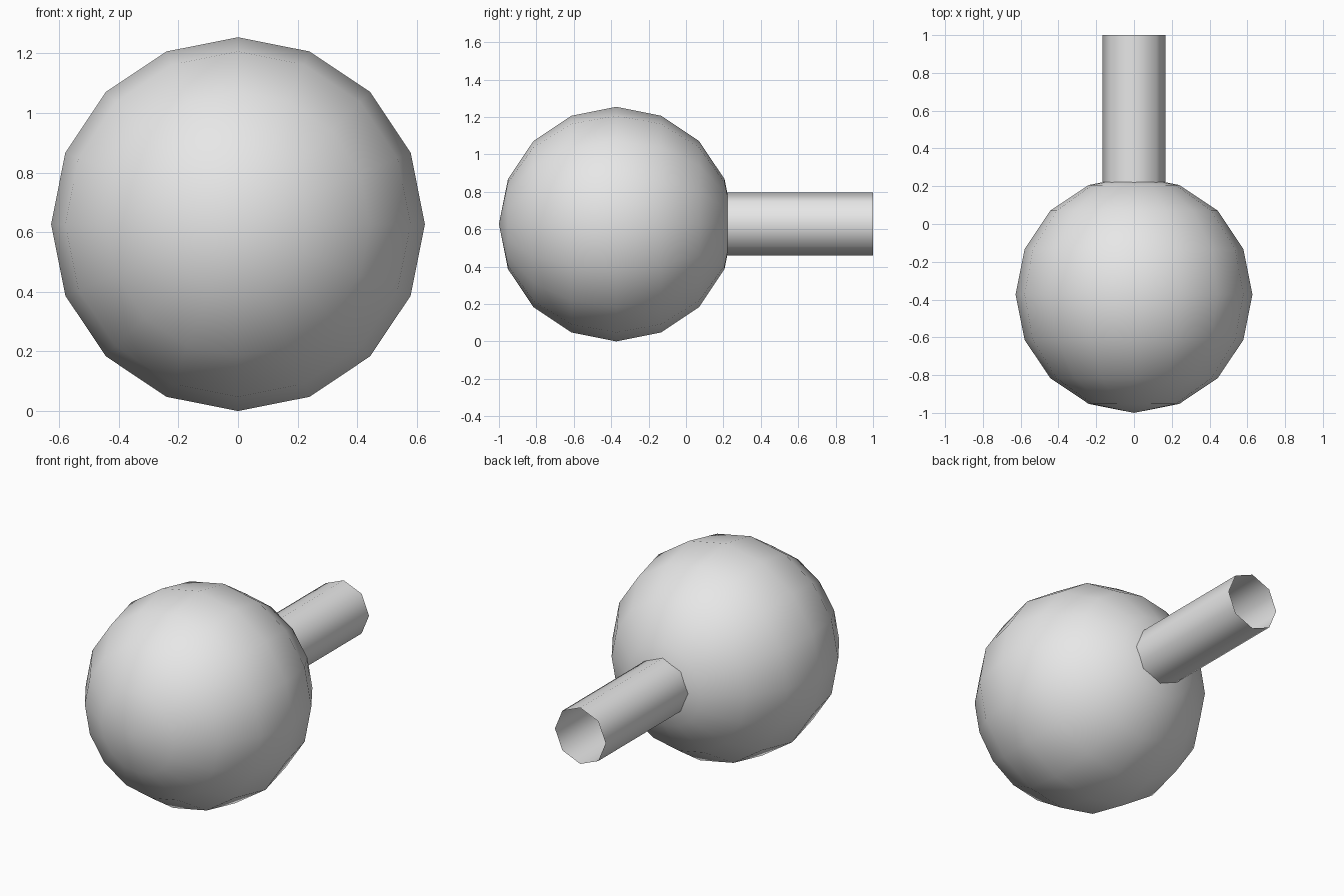
import bpy
import bmesh
from math import pi
from mathutils import Matrix

if "Cube" in bpy.data.objects:
    bpy.data.objects.remove(bpy.data.objects["Cube"], do_unlink=True)

R = 0.627                 # ball radius
TUBE_R = 0.168            # tube radius
TUBE_START, TUBE_END = 0.2, 1.0

# Single plain colour
grey = bpy.data.materials.new("light_grey")
grey.use_nodes = True
colour = (0.8, 0.8, 0.8, 1)
grey.diffuse_color = colour
grey.node_tree.nodes["Principled BSDF"].inputs["Base Color"].default_value = colour


def add_part(name, bm, location):
    """Lay the part's axis along y, smooth it and link it to the scene."""
    bmesh.ops.rotate(bm, verts=bm.verts, matrix=Matrix.Rotation(-pi / 2, 3, "X"))
    bmesh.ops.recalc_face_normals(bm, faces=bm.faces)
    for face in bm.faces:
        face.smooth = True
    mesh = bpy.data.meshes.new(name)
    bm.to_mesh(mesh)
    bm.free()
    mesh.materials.append(grey)
    obj = bpy.data.objects.new(name, mesh)
    obj.location = location
    bpy.context.collection.objects.link(obj)
    return obj


# Ball with its poles at the front and back
bm = bmesh.new()
bmesh.ops.create_uvsphere(bm, u_segments=16, v_segments=8, radius=R)
add_part("ball", bm, (0, R - 1, R))

# Open eight-sided tube leaving the back pole
bm = bmesh.new()
bmesh.ops.create_cone(bm, cap_ends=False, segments=8, radius1=TUBE_R,
                      radius2=TUBE_R, depth=TUBE_END - TUBE_START)
add_part("tube", bm, (0, (TUBE_START + TUBE_END) / 2, R))
